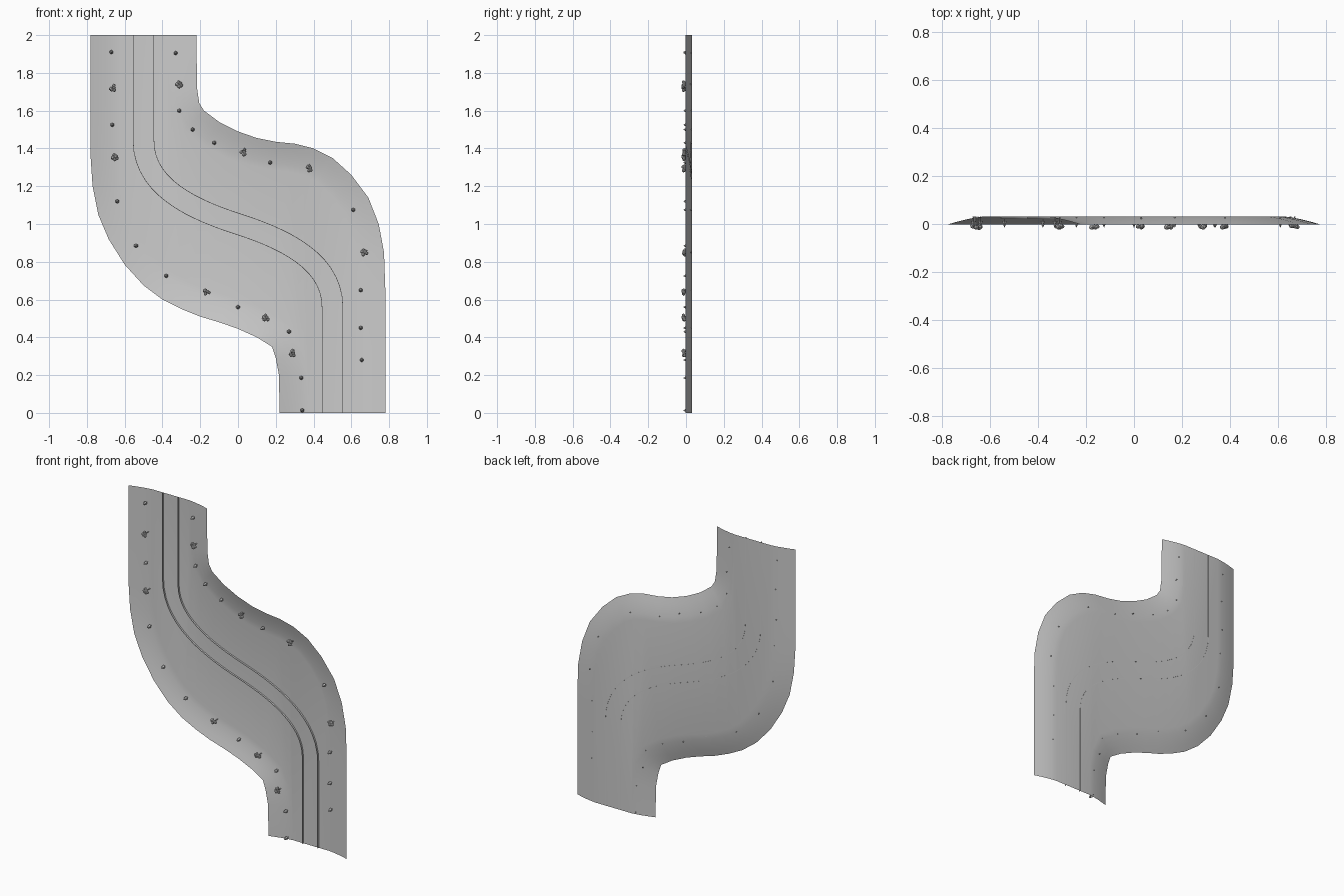
import bpy, bmesh, math, random
from mathutils import Vector

if "Cube" in bpy.data.objects:
    bpy.data.objects.remove(bpy.data.objects["Cube"])

random.seed(4)
FLOOR = 0.031


def finish(name, bm, smooth=True):
    me = bpy.data.meshes.new(name)
    bm.to_mesh(me)
    bm.free()
    ob = bpy.data.objects.new(name, me)
    bpy.context.collection.objects.link(ob)
    if smooth:
        bpy.ops.object.select_all(action='DESELECT')
        ob.select_set(True)
        bpy.context.view_layer.objects.active = ob
        bpy.ops.object.shade_smooth_by_angle(angle=math.radians(30))
    return ob


def normals(path):
    # left-hand normal at every path point, in the x-z plane
    out = []
    for i in range(len(path)):
        d = (path[min(i + 1, len(path) - 1)] - path[max(i - 1, 0)]).normalized()
        out.append(Vector((-d.y, d.x)))
    out[0] = Vector((round(out[0].x), 0))
    out[-1] = Vector((round(out[-1].x), 0))
    return out


# Sheet: two curled banks following the edges, flat bed between them
left_edge = [(-.78, 2), (-.78, 1.65), (-.78, 1.35), (-.77, 1.2), (-.74, 1.05),
             (-.685, .92), (-.6, .785), (-.5, .675), (-.4, .6), (-.3, .55),
             (-.2, .51), (-.1, .48), (0, .445), (.1, .4), (.18, .35),
             (.2, .29), (.217, .2), (.22, 0)]
right_edge = [(-.22, 2), (-.217, 1.72), (-.205, 1.64), (-.18, 1.6), (-.1, 1.54),
              (0, 1.49), (.1, 1.455), (.2, 1.435), (.3, 1.425), (.4, 1.4),
              (.5, 1.35), (.6, 1.26), (.69, 1.14), (.745, 1), (.773, .85),
              (.78, .65), (.78, .35), (.78, 0)]
profile = [(0, -.003), (.04, .009), (.08, .019), (.115, .026), (.15, FLOOR)]

bm = bmesh.new()
inner = []
for pts, side in ((left_edge, 1), (right_edge, -1)):
    path = [Vector(p) for p in pts]
    rows = []
    for p, n in zip(path, normals(path)):
        rows.append([bm.verts.new((p.x + side * n.x * d, y, p.y + side * n.y * d))
                     for d, y in profile])
    for a, b in zip(rows, rows[1:]):
        for k in range(len(profile) - 1):
            bm.faces.new((a[k], b[k], b[k + 1], a[k + 1]))
    inner.append([r[-1] for r in rows])
bed = bm.faces.new(inner[0] + inner[1][::-1])
bmesh.ops.triangulate(bm, faces=[bed])
for f in bm.faces:
    f.normal_update()
    if f.normal.y > 0:
        f.normal_flip()
finish("curved_bed", bm)


# Pair of thin rails along the centre line
def bezier(a, b, c, d, n=14):
    for i in range(n + 1):
        t = i / n
        yield a * (1-t)**3 + b * 3*t*(1-t)**2 + c * 3*t*t*(1-t) + d * t**3


half = list(bezier(Vector((-.5, 1.44)), Vector((-.5, 1.2)), Vector((-.25, 1.08)), Vector((0, 1))))
centre = [Vector((-.5, 2))] + half
centre += [Vector((-p.x, 2 - p.y)) for p in reversed(centre[:-1])]
for name, off in (("left_rail", -.055), ("right_rail", .055)):
    bm = bmesh.new()
    rings = []
    for p, n in zip(centre, normals(centre)):
        ring = []
        for w, y in ((-.0015, FLOOR + .001), (-.0015, FLOOR - .011),
                     (.0015, FLOOR - .011), (.0015, FLOOR + .001)):
            q = p + n * (off + w)
            ring.append(bm.verts.new((q.x, y, q.y)))
        rings.append(ring)
    for a, b in zip(rings, rings[1:]):
        for k in range(4):
            bm.faces.new((a[k], a[(k + 1) % 4], b[(k + 1) % 4], b[k]))
    bm.faces.new(rings[0][::-1])
    bm.faces.new(rings[-1])
    bmesh.ops.recalc_face_normals(bm, faces=bm.faces)
    finish(name, bm)


# Small trees growing from the banks towards the front
def tree(bm, x, z, big):
    def cone(r1, r2, y1, y2):
        new = bmesh.ops.create_cone(bm, cap_ends=True, segments=6, radius1=r1,
                                    radius2=r2, depth=y1 - y2)["verts"]
        for v in new:
            v.co = Vector((x + v.co.x, (y1 + y2) / 2 - v.co.z, z + v.co.y))
    cone(.003, .002, FLOOR + .001, -.005)
    if not big:
        cone(.011, .005, .012, 0)
        cone(.009, .001, .001, -.014)
        return
    for i in range(5):
        a = i * 1.257 + random.random()
        r = .013 if i else .004
        c = Vector((x + math.cos(a) * r, random.uniform(-.015, -.006), z + math.sin(a) * r))
        new = bmesh.ops.create_icosphere(bm, subdivisions=1, radius=random.uniform(.009, .013))["verts"]
        for v in new:
            v.co += c


large = [(-.66, 1.72), (-.31, 1.74), (-.65, 1.355), (.03, 1.38), (.38, 1.295),
         (.67, .85), (-.165, .64), (.15, .505), (.29, .315)]
small = [(-.67, 1.91), (-.33, 1.905), (-.665, 1.525), (-.31, 1.6), (-.24, 1.5),
         (-.125, 1.43), (.17, 1.325), (.61, 1.075), (-.64, 1.12), (-.54, .885),
         (-.38, .725), (0, .56), (.27, .43), (.335, .185), (.34, .013),
         (.65, .65), (.65, .45), (.655, .28)]
for name, spots, big in (("round_trees", large, True), ("small_trees", small, False)):
    bm = bmesh.new()
    for x, z in spots:
        tree(bm, x, z, big)
    bmesh.ops.recalc_face_normals(bm, faces=bm.faces)
    finish(name, bm, smooth=False)
